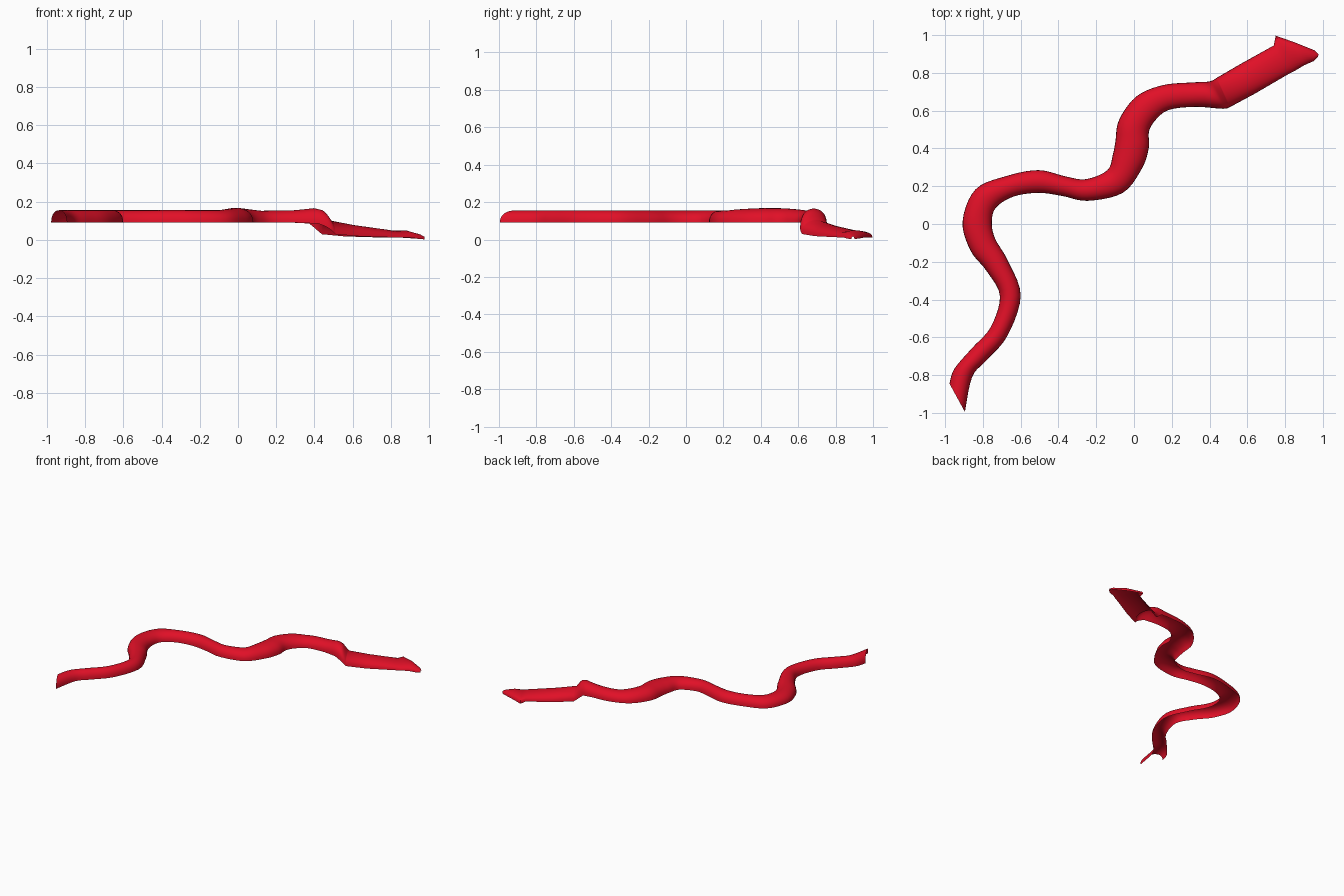
import bpy
import bmesh
import math
from mathutils import Vector

cube = bpy.data.objects.get("Cube")
if cube:
    bpy.data.objects.remove(cube, do_unlink=True)

ARCH_SIDES = 14
STEPS = 5

# Winding centre line: x, y, width
BODY = [
    (-.82, -.69, .10), (-.715, -.57, .10), (-.655, -.38, .11), (-.725, -.22, .125),
    (-.80, -.11, .145), (-.83, .01, .155), (-.785, .135, .145), (-.655, .20, .115),
    (-.505, .225, .12), (-.37, .20, .105), (-.25, .18, .115), (-.10, .225, .145),
    (-.035, .33, .17), (-.01, .42, .18), (.0, .52, .17), (.065, .615, .16),
    (.17, .67, .135), (.32, .685, .13),
]
# Slanted ends: left x, left y, right x, right y
TAIL = [(-.977, -.845, -.895, -.995), (-.95, -.765, -.857, -.81)]
HEAD = [
    (.40, .755, .47, .61), (.44, .775, .51, .62), (.56, .845, .64, .69),
    (.74, .945, .82, .795), (.75, .997, .85, .81), (.85, .962, .90, .84),
    (.955, .92, .95, .862), (.976, .90, .975, .885),
]
# Height along the length: x, base, top
HEIGHTS = [
    (-1, .09, .155), (-.1, .09, .155), (-.01, .09, .168), (.12, .09, .152),
    (.3, .09, .155), (.4, .085, .166), (.44, .06, .155), (.48, .025, .095),
    (.6, .018, .078), (.7, .015, .072), (.8, .012, .048), (.88, .012, .05),
    (.95, .005, .03), (1, .0, .003),
]


def height_at(x):
    for a, b in zip(HEIGHTS, HEIGHTS[1:]):
        if x <= b[0]:
            t = (x - a[0]) / (b[0] - a[0])
            return a[1] + (b[1] - a[1]) * t, a[2] + (b[2] - a[2]) * t
    return HEIGHTS[-1][1:]


def body_edges():
    """Turn the centre line and widths into pairs of edge points."""
    points = [Vector(p[:2]) for p in BODY]
    pairs = []
    for i, (point, row) in enumerate(zip(points, BODY)):
        ahead = points[min(i + 1, len(points) - 1)]
        behind = points[max(i - 1, 0)]
        along = (ahead - behind).normalized()
        side = Vector((-along.y, along.x)) * row[2] / 2
        pairs.append((*(point + side), *(point - side)))
    return pairs


def smooth_rows(rows):
    """Pass a smooth curve through every row of values."""
    result = []
    last = len(rows) - 1
    for i in range(last):
        p0, p1 = rows[max(i - 1, 0)], rows[i]
        p2, p3 = rows[i + 1], rows[min(i + 2, last)]
        for s in range(STEPS):
            t = s / STEPS
            result.append([
                b + t / 2 * (c - a + t * (2 * a - 5 * b + 4 * c - d
                                          + t * (3 * (b - c) + d - a)))
                for a, b, c, d in zip(p0, p1, p2, p3)])
    result.append(list(rows[last]))
    return result


def arch(bm, row):
    """One open arched cross-section between two edge points."""
    left, right = Vector(row[:2]), Vector(row[2:])
    centre, half = (left + right) / 2, (left - right) / 2
    base, top = height_at(centre.x)
    ring = []
    for k in range(ARCH_SIDES + 1):
        angle = math.pi * k / ARCH_SIDES
        flat = centre + half * math.cos(angle)
        rise = max(math.sin(angle), 0) ** .85
        ring.append(bm.verts.new((flat.x, flat.y, base + (top - base) * rise)))
    return ring


# Red surface
red = bpy.data.materials.new("bright red")
red.use_nodes = True
red.diffuse_color = (.75, .005, .02, 1)
red.node_tree.nodes["Principled BSDF"].inputs["Base Color"].default_value = red.diffuse_color

# Hollow winding body, tail and pointed head in one sweep
bm = bmesh.new()
body_rows = smooth_rows(TAIL + body_edges() + HEAD[:2])
head_rows = HEAD[2:]
rings = [arch(bm, row) for row in body_rows + head_rows]
for a, b in zip(rings, rings[1:]):
    for k in range(ARCH_SIDES):
        bm.faces.new((a[k], a[k + 1], b[k + 1], b[k]))
bm.normal_update()
if sum(f.normal.z for f in bm.faces) < 0:
    bmesh.ops.reverse_faces(bm, faces=bm.faces[:])
mesh = bpy.data.meshes.new("winding_body")
bm.to_mesh(mesh)
bm.free()
mesh.materials.append(red)
body = bpy.data.objects.new("winding_body", mesh)
bpy.context.collection.objects.link(body)

# Smooth shading
bpy.ops.object.select_all(action="DESELECT")
body.select_set(True)
bpy.context.view_layer.objects.active = body
bpy.ops.object.shade_smooth_by_angle(angle=math.radians(50))
